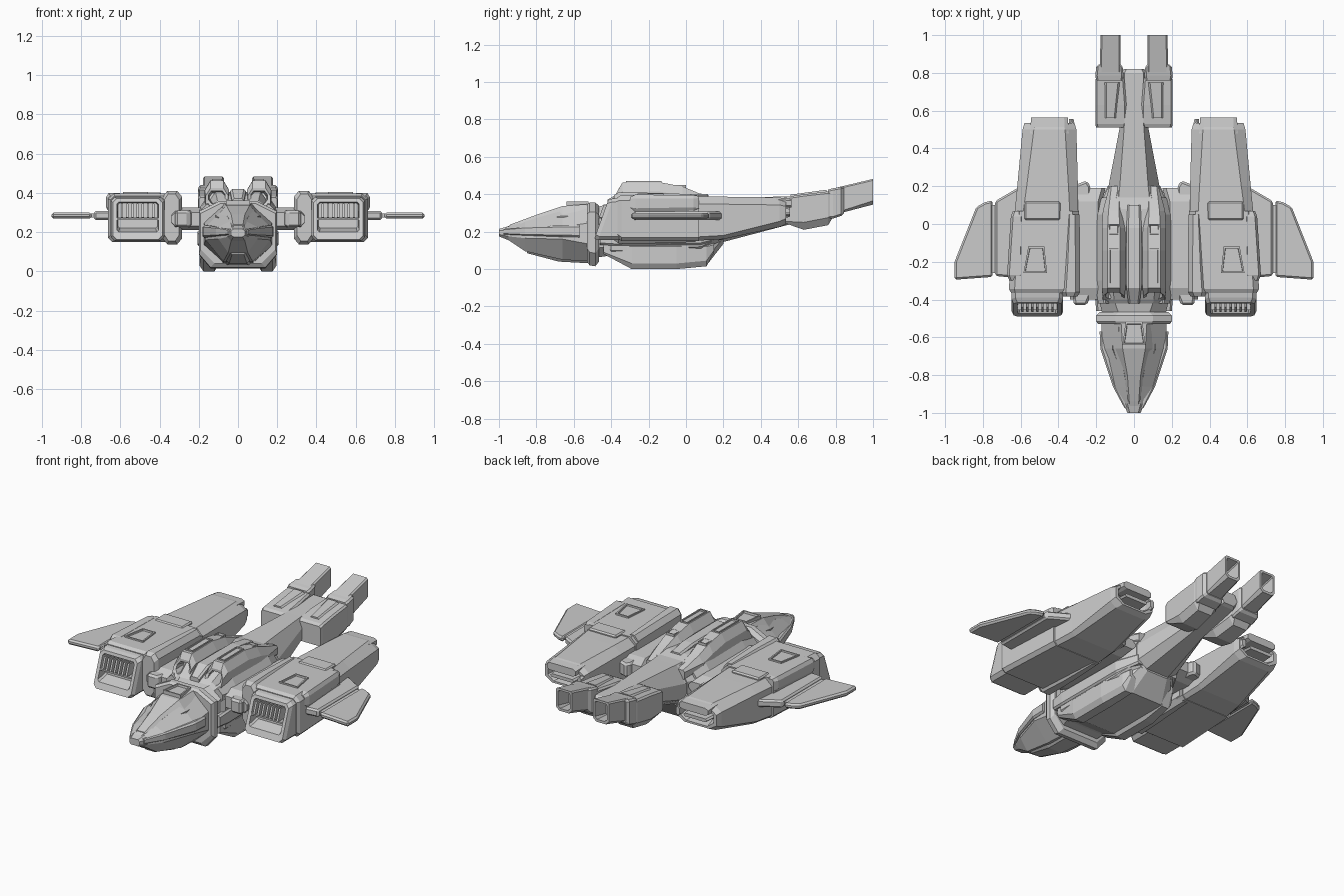
import bpy, bmesh


def finish(name, bm, mirror):
    bmesh.ops.recalc_face_normals(bm, faces=bm.faces)
    me = bpy.data.meshes.new(name)
    bm.to_mesh(me)
    bm.free()
    ob = bpy.data.objects.new(name, me)
    bpy.context.collection.objects.link(ob)
    if mirror:
        ob.modifiers.new("mirror", 'MIRROR').use_mirror_merge = False
    return ob


def sec(y, x0, x1, z0, z1, top=(.01, .01), bot=None, k=0):
    """Chamfered rectangle at depth y; k leans it backwards with height."""
    (tx, tz), (bx, bz) = top, bot or top
    ring = [(x0+bx, z0), (x1-bx, z0), (x1, z0+bz), (x1, z1-tz),
            (x1-tx, z1), (x0+tx, z1), (x0, z1-tz), (x0, z0+bz)]
    return [(x, y + k*(z-z0), z) for x, z in ring]


def mid(y, w, z0, z1, top=(.01, .01), bot=None):
    return sec(y, -w, w, z0, z1, top, bot)


def loft(name, rings, mirror=False):
    bm = bmesh.new()
    vs = [[bm.verts.new(p) for p in r] for r in rings]
    n = len(vs[0])
    for a, b in zip(vs, vs[1:]):
        for i in range(n):
            j = (i+1) % n
            bm.faces.new((a[i], a[j], b[j], b[i]))
    bm.faces.new(vs[0])
    bm.faces.new(vs[-1])
    return finish(name, bm, mirror)


def plate(name, outline, z0, z1, mirror=True, recess=0, bevel=0):
    """Outline in x,y extruded from z0 to z1, with an optional sunken top."""
    bm = bmesh.new()
    f = bm.faces.new([bm.verts.new((x, y, z0)) for x, y in outline])
    g = bmesh.ops.extrude_face_region(bm, geom=[f])["geom"]
    for v in g:
        if isinstance(v, bmesh.types.BMVert):
            v.co.z = z1
    bmesh.ops.recalc_face_normals(bm, faces=bm.faces)
    if recess:
        t = max(bm.faces, key=lambda q: q.calc_center_median().z)
        bmesh.ops.inset_individual(bm, faces=[t], thickness=recess)
        bmesh.ops.inset_individual(bm, faces=[t], thickness=.003, depth=-.012)
    ob = finish(name, bm, mirror)
    if bevel:
        m = ob.modifiers.new("bevel", 'BEVEL')
        m.width, m.segments = bevel, 1
    return ob


def rect(x0, x1, y0, y1):
    return [(x0, y0), (x1, y0), (x1, y1), (x0, y1)]


# Nose and cockpit
loft("nose", [
    mid(-1.0, .035, .175, .215, (.012, .01)),
    mid(-.95, .055, .155, .228, (.02, .02)),
    mid(-.86, .10, .095, .255, (.06, .03), (.05, .07)),
    mid(-.66, .165, .05, .315, (.09, .09), (.09, .11)),
    mid(-.50, .175, .04, .33, (.09, .08), (.10, .09))])
loft("nose_chine", [
    mid(-.975, .05, .185, .215, (.005, .005)),
    mid(-.86, .112, .18, .225, (.01, .005)),
    mid(-.66, .178, .172, .235, (.01, .01)),
    mid(-.57, .182, .17, .235, (.01, .01))])
loft("nose_sensor", [mid(-.98, .028, .19, .20), mid(-1.0, .028, .18, .21),
                     mid(-.90, .04, .17, .25)])
loft("canopy", [
    mid(-.94, .035, .2, .238, (.01, .01)),
    mid(-.80, .06, .22, .29, (.025, .03)),
    mid(-.66, .115, .22, .337, (.055, .065)),
    mid(-.49, .105, .22, .35, (.035, .05))])
plate("canopy_hatch", [(-.06, -.64), (.06, -.64), (.045, -.52), (-.045, -.52)],
      .32, .36, False, .012)
loft("chin_fairing", [mid(-.85, .04, .085, .15), mid(-.68, .06, .04, .15, (.015, .015)),
                      mid(-.5, .07, .03, .15, (.015, .015))])

# Collar behind the cockpit
loft("collar", [
    mid(-.53, .19, .04, .345, (.10, .05), (.07, .07)),
    mid(-.515, .20, .02, .355, (.10, .05), (.06, .07)),
    mid(-.485, .20, .015, .355, (.10, .05), (.06, .07)),
    mid(-.465, .18, .04, .34, (.10, .05), (.06, .07))])

# Fuselage and belly
loft("fuselage", [
    mid(-.49, .165, .06, .33, (.09, .07), (.05, .05)),
    mid(-.42, .18, .07, .345, (.08, .06), (.05, .05)),
    mid(-.40, .195, .07, .36, (.09, .07), (.03, .03)),
    mid(-.32, .195, .07, .405, (.08, .12), (.03, .03)),
    mid(.08, .19, .09, .395, (.08, .11), (.03, .03)),
    mid(.19, .14, .14, .37, (.06, .08), (.05, .03))])
loft("belly", [
    mid(-.47, .165, .10, .2, (.02, .02)),
    mid(-.30, .185, .02, .2, (.02, .02), (.05, .03)),
    mid(.11, .165, .02, .2, (.02, .02), (.06, .04)),
    mid(.20, .10, .135, .22, (.02, .02), (.03, .03))])
loft("belly_skid", [
    sec(-.44, .11, .185, .08, .14), sec(-.29, .10, .197, 0, .13, (.01, .01), (.02, .03)),
    sec(-.05, .10, .197, 0, .13, (.01, .01), (.02, .03)),
    sec(.11, .09, .175, .015, .13, (.01, .01), (.02, .03)),
    sec(.15, .07, .155, .09, .14)], True)
loft("side_rail", [sec(-.46, .16, .2, .13, .2), sec(-.38, .16, .207, .125, .21),
                   sec(.08, .16, .2, .13, .21), sec(.2, .1, .14, .16, .22)], True)

# Dorsal engine housings and spine
loft("dorsal_pod", [
    sec(-.33, .07, .145, .35, .40, (.015, .02), k=.5),
    sec(-.395, .065, .15, .345, .41, (.015, .02), k=.5),
    sec(-.41, .05, .165, .33, .425, (.025, .04), (.01, .01), .5),
    sec(-.34, .045, .17, .33, .462, (.03, .05), (.01, .01)),
    sec(-.14, .045, .17, .33, .464, (.03, .05), (.01, .01)),
    sec(-.02, .045, .17, .33, .442, (.03, .05), (.01, .01)),
    sec(.07, .05, .165, .33, .405, (.03, .04), (.01, .01)),
    sec(.20, .07, .13, .30, .36)], True)
plate("dorsal_vent", rect(.082, .133, -.32, -.13), .44, .47, True, .01)
plate("dorsal_rear_panel", rect(.08, .135, -.06, 0), .42, .449, True, .008)
loft("spine", [mid(-.42, .03, .33, .37), mid(-.34, .04, .33, .42), mid(-.02, .04, .33, .418),
               mid(.1, .035, .33, .40)])
loft("shoulder_block", [sec(-.42, .12, .19, .25, .34, (.03, .03)),
                        sec(-.30, .12, .205, .23, .37, (.04, .06)),
                        sec(.05, .12, .205, .23, .365, (.04, .06)),
                        sec(.14, .1, .17, .24, .34, (.03, .04))], True)

# Tail boom
loft("tail_boom", [
    mid(.06, .17, .12, .38, (.08, .08), (.06, .04)),
    mid(.20, .135, .145, .382, (.06, .10), (.06, .04)),
    mid(.54, .07, .235, .388, (.02, .05), (.03, .04)),
    mid(.80, .065, .30, .395, (.015, .03), (.02, .03)),
    mid(.82, .055, .31, .385, (.015, .03), (.02, .03))])

# Twin tail units: lower box, band and open-ended upper box
loft("tail_box", [
    sec(.51, .045, .20, .255, .375, (.01, .01)),
    sec(.53, .04, .205, .245, .385, (.01, .01)),
    sec(.63, .04, .205, .21, .40, (.01, .01), (.03, .04)),
    sec(.76, .05, .205, .235, .415, (.01, .01), (.03, .04)),
    sec(.79, .06, .195, .285, .415)], True)
loft("tail_band", [sec(.76, .06, .20, .27, .425), sec(.785, .055, .205, .27, .432),
                   sec(.83, .06, .20, .285, .44), sec(.845, .07, .185, .30, .44)], True)
loft("tail_exhaust", [
    sec(.79, .07, .18, .29, .432, (.008, .008)), sec(1.0, .072, .178, .345, .482, (.008, .008), (.02, .02)),
    sec(1.0, .085, .165, .36, .469, (.006, .006), (.015, .015)),
    sec(.90, .09, .16, .35, .44, (.006, .006))], True)
loft("tail_side_panel", [sec(.56, .095, .155, .36, .398), sec(.75, .075, .155, .38, .424)], True)

# Wing pylons joining body and nacelles
loft("pylon", [sec(-.40, .17, .34, .23, .30, (.02, .02)), sec(-.34, .17, .34, .21, .325, (.02, .03)),
               sec(.12, .17, .34, .21, .32, (.02, .03)), sec(.19, .15, .34, .24, .30, (.02, .02))], True)
plate("pylon_edge", [(.25, -.43), (.32, -.43), (.33, .2), (.25, .23), (.23, .2), (.23, -.38)],
      .225, .31, True, 0, .012)

# Nacelles: front half, rear half, hollow nozzle
loft("nacelle_front", [
    sec(-.365, .30, .65, .165, .385, (.02, .02)),
    sec(-.345, .29, .662, .15, .397, (.03, .03), (.02, .02)),
    sec(.07, .29, .64, .15, .395, (.035, .035), (.02, .02))], True)
loft("nacelle_rear", [
    sec(.06, .295, .632, .152, .388, (.045, .04), (.02, .02)),
    sec(.20, .297, .618, .16, .387, (.05, .04), (.025, .02)),
    sec(.50, .305, .59, .225, .383, (.06, .04), (.04, .03)),
    sec(.535, .315, .58, .24, .375, (.06, .04), (.05, .03)),
    sec(.535, .335, .56, .252, .365, (.05, .035), (.04, .03)),
    sec(.43, .36, .535, .265, .345, (.04, .03))], True)
loft("nozzle_roof", [sec(.48, .345, .55, .33, .383, (.02, .01)),
                     sec(.565, .35, .545, .33, .375, (.02, .01))], True)
loft("nozzle_lip", [sec(.46, .36, .54, .285, .305), sec(.555, .37, .53, .285, .305)], True)
loft("nozzle_side", [sec(.48, .305, .34, .26, .35), sec(.555, .32, .345, .28, .33)], True)
loft("inner_shield", [
    sec(-.385, .30, .375, .155, .395, (.02, .03)),
    sec(-.36, .285, .385, .137, .41, (.025, .03)),
    sec(-.20, .285, .375, .137, .408, (.025, .03)),
    sec(.05, .288, .365, .145, .40, (.025, .03))], True)
loft("outer_armour", [
    sec(-.30, .60, .66, .32, .385), sec(-.27, .59, .672, .305, .398, (.012, .02)),
    sec(.04, .585, .652, .31, .396, (.012, .02)), sec(.07, .58, .64, .315, .39)], True)
plate("nacelle_hatch", [(.46, -.26), (.585, -.26), (.56, -.12), (.475, -.12)], .38, .405, True, .012)
plate("nacelle_panel", rect(.39, .58, .02, .12), .37, .402, True, 0, .008)

# Raked intakes with grille slats
loft("intake", [
    sec(-.32, .375, .648, .155, .385, (.02, .02)),
    sec(-.47, .375, .648, .155, .378, (.02, .02), k=.36),
    sec(-.49, .385, .638, .163, .37, (.02, .02), k=.36),
    sec(-.475, .405, .618, .20, .352, (.01, .01), k=.36),
    sec(-.40, .41, .613, .22, .348, (.01, .01), k=.1)], True)
for i in range(7):
    x = .432 + i*.0265
    loft(f"intake_slat_{i+1}", [sec(-.465, x-.006, x+.006, .275, .345, (.002, .002), k=.36),
                                sec(-.38, x-.006, x+.006, .26, .345, (.002, .002))], True)
loft("intake_shelf", [sec(-.455, .405, .618, .262, .272, (.002, .002)),
                      sec(-.38, .405, .618, .262, .275, (.002, .002))], True)

# Wings: thick root, hinge and thin outer panel
plate("wing_root", [(.58, -.29), (.735, -.275), (.735, .12), (.72, .13), (.60, .20), (.58, .20)],
      .262, .308, True, 0, .012)
plate("wing_hinge", rect(.72, .76, -.26, .10), .275, .295)
plate("wing_panel", [(.748, -.28), (.95, -.295), (.95, -.20), (.835, .09), (.79, .115), (.748, .125)],
      .268, .30, True, 0, .01)
